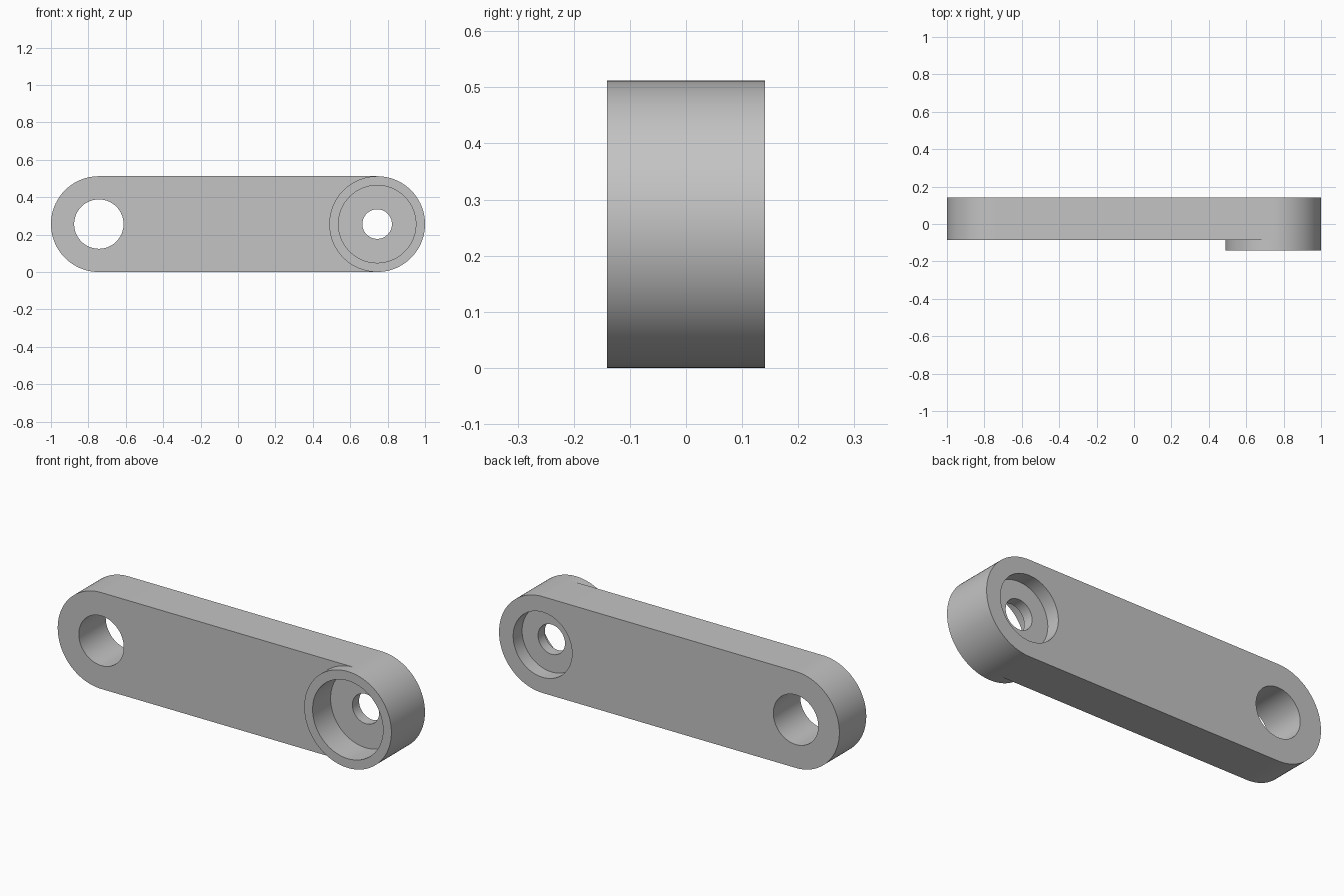
import bpy
import bmesh
from math import sin, cos, pi, radians
from mathutils import Vector

if "Cube" in bpy.data.objects:
    bpy.data.objects.remove(bpy.data.objects["Cube"])

SEG = 96
R = 0.256                  # end radius of the arm and boss
CX = 1 - R                 # pivot distance from the centre
BACK, ARM_FRONT, BOSS_FRONT = 0.141, -0.085, -0.141

grey = bpy.data.materials.new("plain grey")
grey.use_nodes = True
colour = (0.55, 0.55, 0.55, 1)
grey.diffuse_color = colour
grey.node_tree.nodes["Principled BSDF"].inputs["Base Color"].default_value = colour


def ring(bm, x, r, y, count=SEG, start=0.0):
    """Points around a pivot, in steps of one segment."""
    step = 2 * pi / SEG
    return [bm.verts.new((x + r * cos(start + i * step), y, R + r * sin(start + i * step)))
            for i in range(count)]


def finish(bm, name):
    bmesh.ops.recalc_face_normals(bm, faces=bm.faces)
    mesh = bpy.data.meshes.new(name)
    bm.to_mesh(mesh)
    bm.free()
    mesh.materials.append(grey)
    obj = bpy.data.objects.new(name, mesh)
    bpy.context.collection.objects.link(obj)
    return obj


def turned_cutter(name, x, profile):
    """Stepped round cutter along y from (radius, y) pairs."""
    bm = bmesh.new()
    rings = [ring(bm, x, r, y) for r, y in profile]
    for a, b in zip(rings, rings[1:]):
        for i in range(SEG):
            j = (i + 1) % SEG
            bm.faces.new((a[i], a[j], b[j], b[i]))
    bm.faces.new(rings[0])
    bm.faces.new(rings[-1])
    obj = finish(bm, name)
    obj.hide_render = True
    return obj


def extrude(bm, faces, y, keep):
    geom = bmesh.ops.extrude_face_region(bm, geom=faces, use_keep_orig=keep)["geom"]
    for v in geom:
        if isinstance(v, bmesh.types.BMVert):
            v.co.y = y
    return [f for f in geom if isinstance(f, bmesh.types.BMFace)]


# Arm outline split around the boss disc, extruded; the disc is then raised
bm = bmesh.new()
disc = ring(bm, CX, R, BACK)
end = ring(bm, -CX, R, BACK, SEG // 2 + 1, pi / 2)
inner = disc[SEG // 4:3 * SEG // 4 + 1]
flat = [bm.faces.new(end + inner[::-1]), bm.faces.new(disc)]
caps = extrude(bm, flat, ARM_FRONT, True)
boss = max(caps, key=lambda f: f.calc_center_median().x)
extrude(bm, [boss], BOSS_FRONT, False)
bmesh.ops.recalc_face_normals(bm, faces=bm.faces)
bmesh.ops.dissolve_limit(bm, angle_limit=radians(0.5), verts=bm.verts, edges=bm.edges)
arm = finish(bm, "link_arm")

# Plain pin hole at one end, stepped bearing seat at the other
cutters = [
    turned_cutter("pin_hole_cutter", -CX, [(0.132, -0.3), (0.132, 0.3)]),
    turned_cutter("bearing_seat_cutter", CX, [
        (0.207, -0.3), (0.207, 0.01), (0.079, 0.01),
        (0.079, 0.066), (0.173, 0.066), (0.173, 0.3)]),
]
bpy.ops.object.select_all(action="DESELECT")
arm.select_set(True)
bpy.context.view_layer.objects.active = arm
for cutter in cutters:
    mod = arm.modifiers.new(cutter.name, "BOOLEAN")
    mod.operation = "DIFFERENCE"
    mod.solver = "EXACT"
    mod.object = cutter
    bpy.ops.object.modifier_apply(modifier=mod.name)
    bpy.data.objects.remove(cutter)

bpy.ops.object.shade_smooth_by_angle(angle=radians(30))
